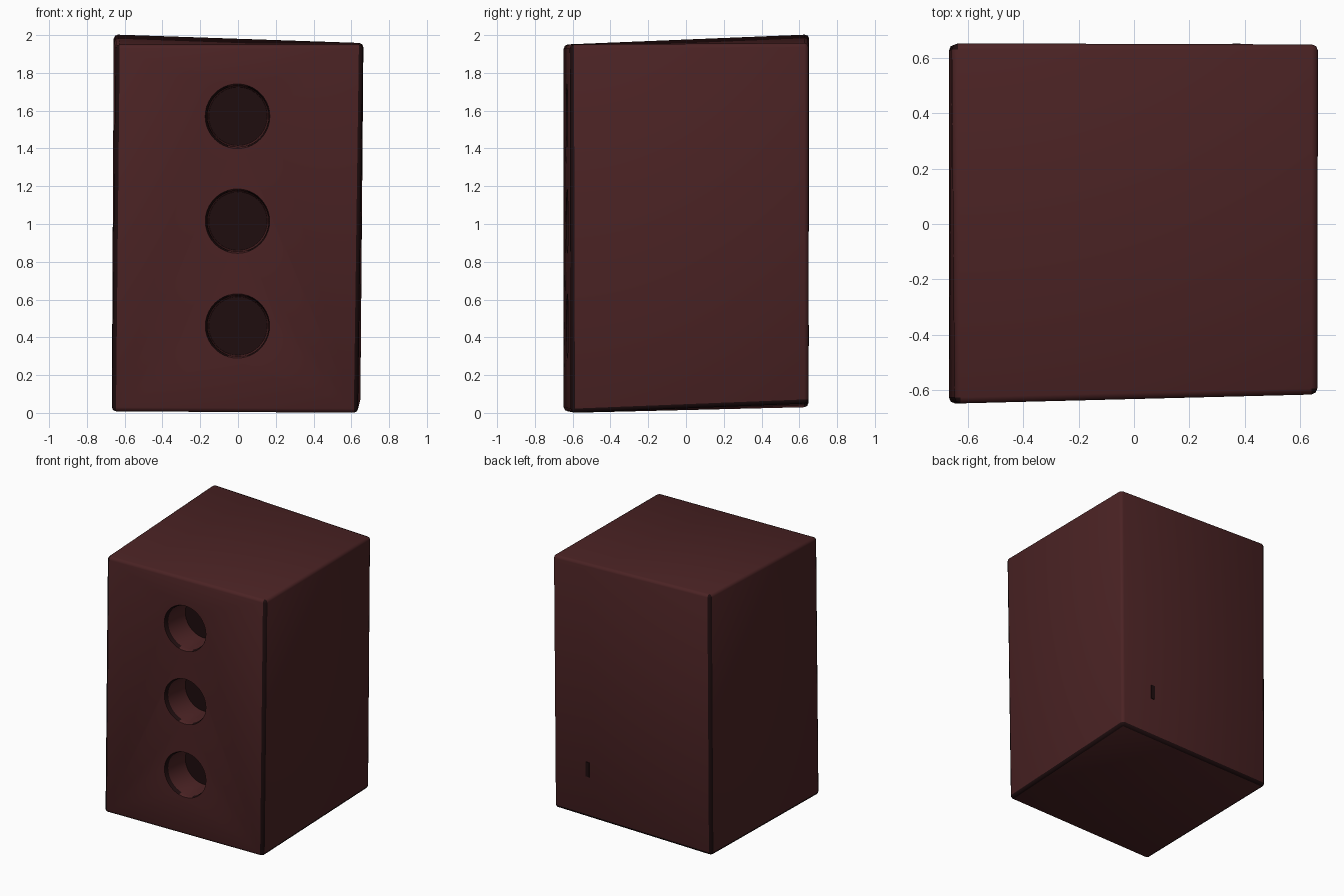
import bpy
import bmesh
import math
from mathutils import Matrix, Vector

default = bpy.data.objects.get("Cube")
if default:
    bpy.data.objects.remove(default, do_unlink=True)


def make_material(name, rgb):
    mat = bpy.data.materials.new(name)
    mat.use_nodes = True
    mat.diffuse_color = (*rgb, 1)
    mat.node_tree.nodes["Principled BSDF"].inputs["Base Color"].default_value = (*rgb, 1)
    return mat


def make_object(name, bm, mats):
    bmesh.ops.recalc_face_normals(bm, faces=bm.faces)
    mesh = bpy.data.meshes.new(name)
    bm.to_mesh(mesh)
    bm.free()
    for mat in mats:
        mesh.materials.append(mat)
    obj = bpy.data.objects.new(name, mesh)
    bpy.context.collection.objects.link(obj)
    return obj


def activate(obj):
    bpy.ops.object.select_all(action='DESELECT')
    obj.select_set(True)
    bpy.context.view_layer.objects.active = obj


brick_red = make_material("brick_red", (0.07, 0.0165, 0.0175))
dark_soot = make_material("dark_soot", (0.013, 0.004, 0.0045))
mats = [brick_red, dark_soot]

# Slightly crooked block: each corner of a cube moves to its own place
corners = {
    (-1, -1, -1): (-0.668, -0.648, 0.008), (-1, -1, 1): (-0.648, -0.648, 1.95),
    (1, -1, -1): (0.635, -0.61, 0.0), (1, -1, 1): (0.662, -0.615, 1.95),
    (1, 1, -1): (0.648, 0.648, 0.05), (1, 1, 1): (0.664, 0.648, 1.958),
    (-1, 1, -1): (-0.668, 0.648, 0.03), (-1, 1, 1): (-0.658, 0.652, 2.004),
}
bm = bmesh.new()
bmesh.ops.create_cube(bm, size=2)
for v in bm.verts:
    v.co = Vector(corners[tuple(round(c) for c in v.co)])
bmesh.ops.bevel(bm, geom=bm.edges[:], offset=0.022, segments=2, profile=0.5,
                affect='EDGES')
block = make_object("brick_block", bm, mats)

# Three round blind holes with softly flared rims
profile = [(-0.8, 0.18), (-0.645, 0.18), (-0.625, 0.168), (-0.605, 0.162), (-0.41, 0.155)]
sides = 40
bm = bmesh.new()
for hole_z in (0.46, 1.015, 1.57):
    rings = []
    for y, radius in profile:
        rings.append([bm.verts.new((radius * math.cos(2 * math.pi * i / sides), y,
                                    hole_z + radius * math.sin(2 * math.pi * i / sides)))
                      for i in range(sides)])
    for a, b in zip(rings, rings[1:]):
        for i in range(sides):
            j = (i + 1) % sides
            bm.faces.new((a[i], a[j], b[j], b[i]))
    bm.faces.new(rings[0])
    bm.faces.new(rings[-1])
cutter = make_object("hole_cutter", bm, mats)
cutter.hide_render = True

activate(block)
cut = block.modifiers.new("holes", 'BOOLEAN')
cut.operation = 'DIFFERENCE'
cut.solver = 'EXACT'
cut.object = cutter
bpy.ops.object.modifier_apply(modifier=cut.name)
bpy.data.objects.remove(cutter, do_unlink=True)

# Dark hole floors and sooty edges; the flat sides stay red
for face in block.data.polygons:
    n, c = face.normal, face.center
    floor = n.y < -0.9 and abs(c.x) < 0.2 and c.y > -0.5
    outer = max(abs(c.x), abs(c.y)) > 0.6
    upright_edge = outer and min(abs(n.x), abs(n.y)) > 0.25 and not (c.x > 0 and c.y > 0)
    bottom_edge = c.z < 0.08 and -0.95 < n.z < -0.2 and c.y > -0.6
    face.material_index = int(floor or upright_edge or bottom_edge)
bpy.ops.object.shade_smooth_by_angle(angle=math.radians(50))

# Small dark nick low on the back
bm = bmesh.new()
bmesh.ops.create_cube(bm, size=1, matrix=Matrix.Translation((0.37, 0.648, 0.41))
                      @ Matrix.Diagonal((0.03, 0.008, 0.11, 1)))
make_object("back_nick", bm, [dark_soot])
